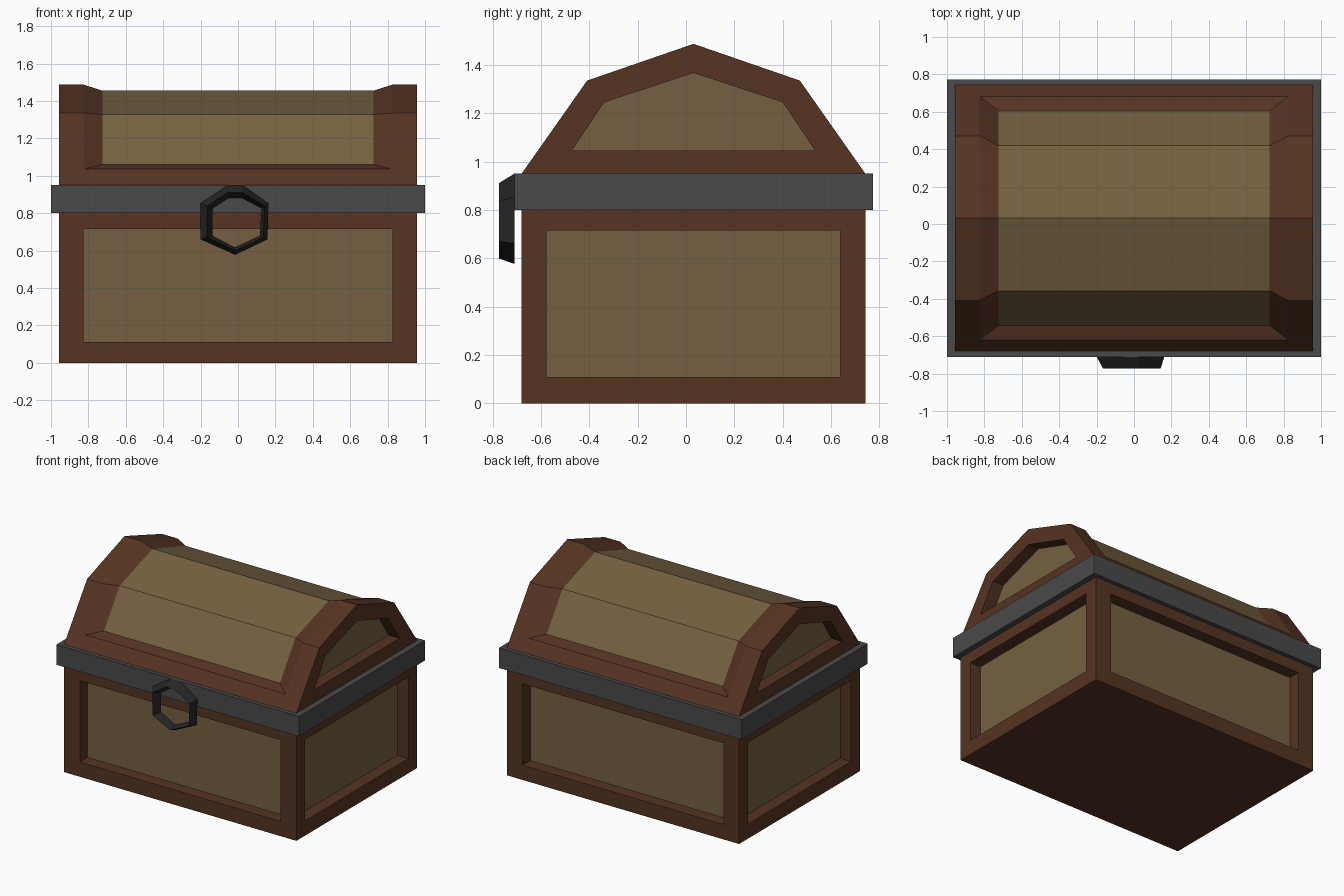
import bpy, bmesh
from mathutils import Vector

if "Cube" in bpy.data.objects:
    bpy.data.objects.remove(bpy.data.objects["Cube"])

CY = 0.031  # chest centre in y
X, Y0, Y1 = 0.9575, CY - 0.711, CY + 0.711


def material(name, rgb):
    m = bpy.data.materials.new(name)
    m.diffuse_color = (*rgb, 1)
    m.use_nodes = True
    m.node_tree.nodes["Principled BSDF"].inputs["Base Color"].default_value = m.diffuse_color
    return m


WOOD = material("dark_wood", (0.092, 0.034, 0.016))
PANEL = material("panel_wood", (0.178, 0.118, 0.052))
IRON = material("iron", (0.068, 0.068, 0.068))
BLACK = material("dark_iron", (0.018, 0.018, 0.018))


def finish(bm, name, *mats):
    bmesh.ops.recalc_face_normals(bm, faces=bm.faces)
    me = bpy.data.meshes.new(name)
    bm.to_mesh(me)
    bm.free()
    for m in mats:
        me.materials.append(m)
    ob = bpy.data.objects.new(name, me)
    bpy.context.collection.objects.link(ob)
    return ob


def box(lo, hi):
    bm = bmesh.new()
    for v in bmesh.ops.create_cube(bm, size=1)["verts"]:
        v.co = [(a + b) / 2 + c * (b - a) for a, b, c in zip(lo, hi, v.co)]
    bm.normal_update()
    return bm


def inset_to(bm, face, lo, hi):
    """Inset a rectangular face so its inner border sits on the given bounds."""
    n, mid = face.normal.copy(), face.calc_center_median()
    bmesh.ops.inset_individual(bm, faces=[face], thickness=0.01)
    for v in face.verts:
        for i in range(3):
            if abs(n[i]) < 0.5:
                v.co[i] = lo[i] if v.co[i] < mid[i] else hi[i]
    return n


# Lower box with a recessed panel on each of its four sides
bm = box((-X, Y0, 0), (X, Y1, 0.8))
for f in list(bm.faces):
    if abs(f.normal.z) > 0.5:
        continue
    n = inset_to(bm, f, (-0.827, -0.577, 0.11), (0.827, 0.637, 0.716))
    inner = bmesh.ops.extrude_discrete_faces(bm, faces=[f])["faces"][0]
    inner.material_index = 1
    bmesh.ops.translate(bm, verts=inner.verts, vec=n * -0.09)
bmesh.ops.delete(bm, geom=[f for f in bm.faces if f.normal.z > 0.5 and
                           f.calc_center_median().z > 0.79], context='FACES')
finish(bm, "lower_box", WOOD, PANEL)

# Iron band around the join
bm = box((-1, -0.71, 0.8), (1, 0.773, 0.95))
caps = [f for f in bm.faces if abs(f.normal.z) > 0.5]
for f in caps:
    inset_to(bm, f, (-X, Y0, 0), (X, Y1, 0))
bmesh.ops.delete(bm, geom=caps, context='FACES')
finish(bm, "iron_band", IRON)


# Lid: cross-sections lofted along x, with sunken roof and end panels
def profile(*half):
    """Mirror (half width, z) points, last one being the ridge."""
    return ([(CY - w, z) for w, z in half] +
            [(CY + w, z) for w, z in half[-2::-1]])


eave, rim, fold, ridge = (0.711, 0.95), (0.651, 1.035), (0.44, 1.335), (0, 1.487)
outer = profile(eave, rim, rim, fold, ridge)
sunk = profile(eave, rim, (0.573, 1.06), (0.388, 1.328), (0, 1.455))
end_corner = (0.503, 1.045)
end = profile(end_corner, end_corner, end_corner, (0.37, 1.245), (0, 1.367))
half = [(0.868, end), (X, end), (X, outer), (0.825, outer), (0.725, sunk)]
stations = [(-x, p) for x, p in half] + half[::-1]

bm = bmesh.new()
rows = [[bm.verts.new((x, y, z)) for y, z in p] for x, p in stations]
for i, (a, b) in enumerate(zip(rows, rows[1:])):
    on_end = i < 2 or i > 6
    for j in range(9 if on_end else 8):
        k = (j + 1) % 9
        f = bm.faces.new((a[j], a[k], b[k], b[j]))
        f.material_index = int(i == 4 and 2 <= j <= 5)
for row in (rows[0], rows[-1]):
    bm.faces.new([row[j] for j in (0, 3, 4, 5, 8)]).material_index = 1
bmesh.ops.remove_doubles(bm, verts=bm.verts, dist=0.0005)
finish(bm, "lid", WOOD, PANEL)

# Seven-sided pull ring with a triangular section
rim_pts = [(-0.2, 0.853), (-0.055, 0.95), (0.023, 0.95), (0.162, 0.853),
           (0.158, 0.66), (-0.015, 0.577), (-0.2, 0.66)]
hole_pts = [(-0.136, 0.826), (-0.052, 0.88), (0.023, 0.88), (0.126, 0.826),
            (0.117, 0.68), (-0.018, 0.617), (-0.136, 0.68)]
bm = bmesh.new()
loops = []
for o, h in zip(rim_pts, hole_pts):
    o, h = Vector((o[0], -0.71, o[1])), Vector((h[0], -0.71, h[1]))
    crest = o.lerp(h, 0.55)
    crest.y = -0.773
    loops.append([bm.verts.new(p) for p in (o, crest, h)])
for i, a in enumerate(loops):
    b = loops[(i + 1) % 7]
    for j in range(3):
        k = (j + 1) % 3
        bm.faces.new((a[j], a[k], b[k], b[j]))
finish(bm, "pull_ring", BLACK)
